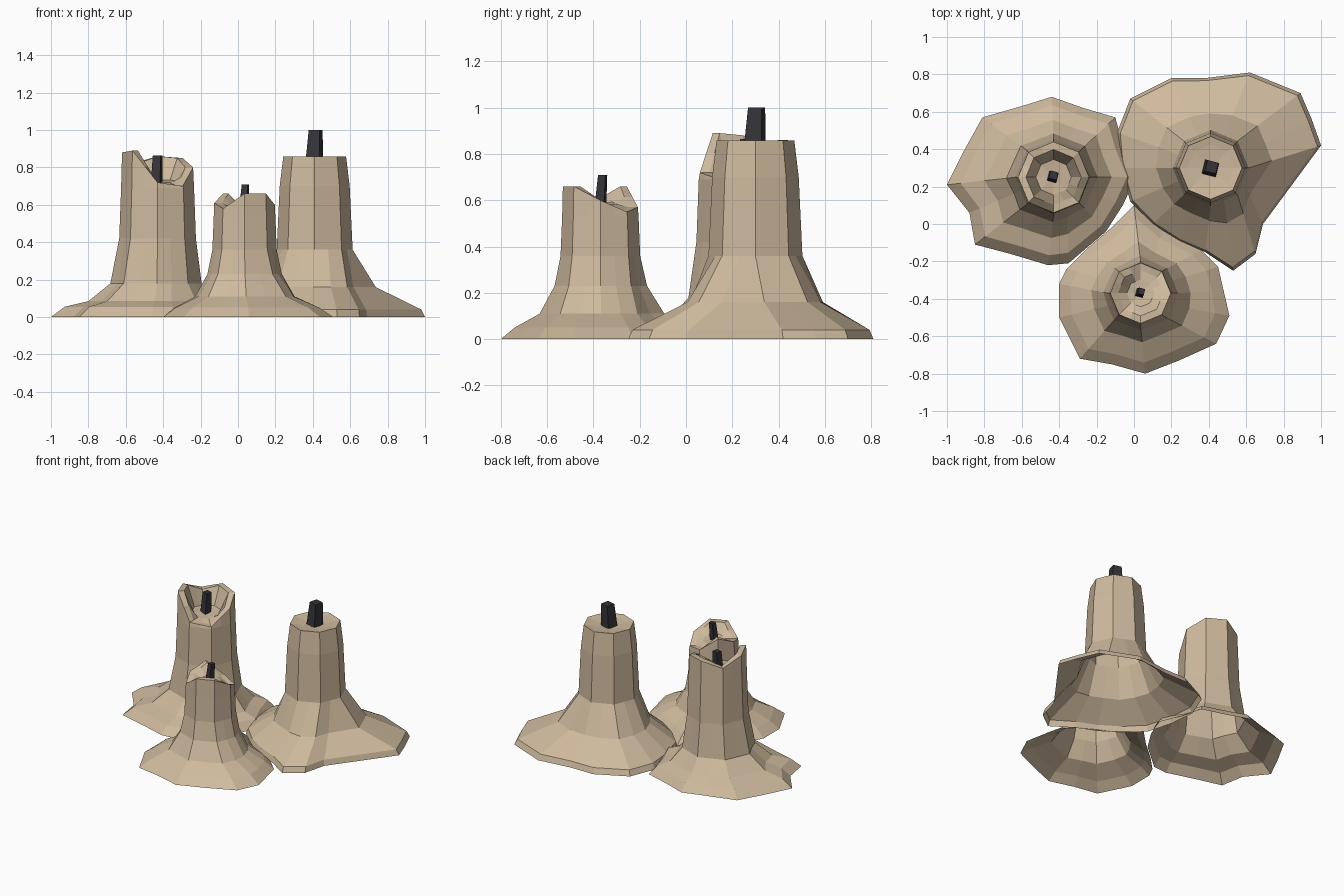
import bpy, bmesh, math
from mathutils import Vector

if "Cube" in bpy.data.objects:
    bpy.data.objects.remove(bpy.data.objects["Cube"])


def material(name, rgb):
    m = bpy.data.materials.new(name)
    m.diffuse_color = (*rgb, 1)
    m.use_nodes = True
    m.node_tree.nodes["Principled BSDF"].inputs["Base Color"].default_value = m.diffuse_color
    return m


WAX = material("pale wax", (0.62, 0.49, 0.34))
CHAR = material("charred wick", (0.035, 0.035, 0.042))


def finish(name, bm, mat):
    me = bpy.data.meshes.new(name)
    bmesh.ops.recalc_face_normals(bm, faces=bm.faces)
    bm.to_mesh(me)
    bm.free()
    me.materials.append(mat)
    ob = bpy.data.objects.new(name, me)
    bpy.context.collection.objects.link(ob)
    return ob


def candle(name, centre, pool, skirt, body, rim, rim_r, dish):
    """Loft an irregular melted pool into an eight-sided column with a hollow top.
    pool: 16 outline points, skirt: (blend to pool, z), body: (radius, z),
    rim: 8 rim heights, dish: inner rings as (share of rim radius, share of depth), floor z."""
    cx, cy = centre
    bm = bmesh.new()

    def octagon(i, r):
        a = i * math.pi / 8
        if i % 2:
            r *= math.cos(math.pi / 8)
        return Vector((cx + r * math.cos(a), cy + r * math.sin(a)))

    def rim_z(i):
        return (rim[i // 2] + rim[((i + 1) // 2) % 8]) / 2

    rings = []
    # melted skirt
    for t, z in skirt:
        rings.append([(*octagon(i, body[0][0]).lerp(Vector(pool[i]), t), z) for i in range(16)])
    # column
    for r, z in body:
        rings.append([(*octagon(i, r), z) for i in range(16)])
    # rim and the hollow inside it
    steps, floor = dish
    for s, d in [(1, 0)] + steps:
        rings.append([(*octagon(i, rim_r * s), rim_z(i) + (floor - rim_z(i)) * d) for i in range(16)])
    loops = [[bm.verts.new(p) for p in ring] for ring in rings]
    for a, b in zip(loops, loops[1:]):
        for i in range(16):
            j = (i + 1) % 16
            bm.faces.new((a[i], a[j], b[j], b[i]))
    mid = bm.verts.new((cx, cy, floor))
    top = loops[-1]
    for i in range(16):
        bm.faces.new((top[i], top[(i + 1) % 16], mid))
    finish(name, bm, WAX)


def wick(name, base, tip, w0, w1):
    """Leaning, tapered four-sided wick."""
    bm = bmesh.new()
    ends = []
    for (x, y, z), w in ((base, w0), (tip, w1)):
        ends.append([bm.verts.new((x + w * .66 * math.cos(a), y + w * .66 * math.sin(a), z))
                     for a in (math.pi / 4 - 0.25 + k * math.pi / 2 for k in range(4))])
    for i in range(4):
        j = (i + 1) % 4
        bm.faces.new((ends[0][i], ends[0][j], ends[1][j], ends[1][i]))
    bm.faces.new(ends[1])
    bm.faces.new(ends[0][::-1])
    finish(name, bm, CHAR)


# left candle: burnt down at the front
candle("left_candle", (-0.43, 0.25),
       [(0.01, .25), (-.06, .42), (-.10, .57), (-.27, .62), (-.44, .68), (-.60, .63),
        (-.81, .57), (-.91, .39), (-1, .21), (-.88, .06), (-.85, -.11), (-.66, -.16),
        (-.46, -.22), (-.35, -.21), (-.15, -.04), (-.06, .10)],
       [(1, 0), (.8, .055), (.45, .085), (.13, .18)],
       [(.205, .42), (.195, .69)],
       [.80, .85, .86, .82, .88, .89, .72, .70], .19,
       ([(.78, 0), (.5, .9)], .72))
wick("left_wick", (-.435, .25, .71), (-.43, .26, .865), .055, .045)

# front candle: short, notched at the back right
candle("front_candle", (0.035, -0.37),
       [(.48, -.36), (.45, -.23), (.36, -.14), (.15, -.03), (0, .10), (-.12, -.02),
        (-.25, -.13), (-.36, -.24), (-.40, -.32), (-.40, -.50), (-.29, -.72), (-.12, -.75),
        (.06, -.80), (.24, -.73), (.44, -.64), (.51, -.49)],
       [(1, 0), (.77, .05), (.35, .11), (.1, .23)],
       [(.172, .36), (.165, .53)],
       [.60, .55, .57, .66, .61, .58, .66, .66], .162,
       ([(.75, 0), (.45, .9)], .585))
wick("front_wick", (.03, -.37, .57), (.04, -.36, .71), .045, .035)

# right candle: tall with an even rim
candle("right_candle", (0.41, 0.30),
       [(1, .42), (.95, .56), (.89, .70), (.62, .81), (.38, .78), (.20, .78),
        (-.02, .67), (-.09, .49), (-.07, .30), (-.02, .12), (.10, 0), (.24, -.09),
        (.38, -.15), (.53, -.25), (.65, -.16), (.69, 0)],
       [(1, 0), (.95, .04), (.32, .16)],
       [(.203, .36), (.187, .70)],
       [.858] * 8, .168,
       ([(.75, .35)], .835))
wick("right_wick", (.408, .297, .82), (.415, .305, 1.0), .085, .065)
